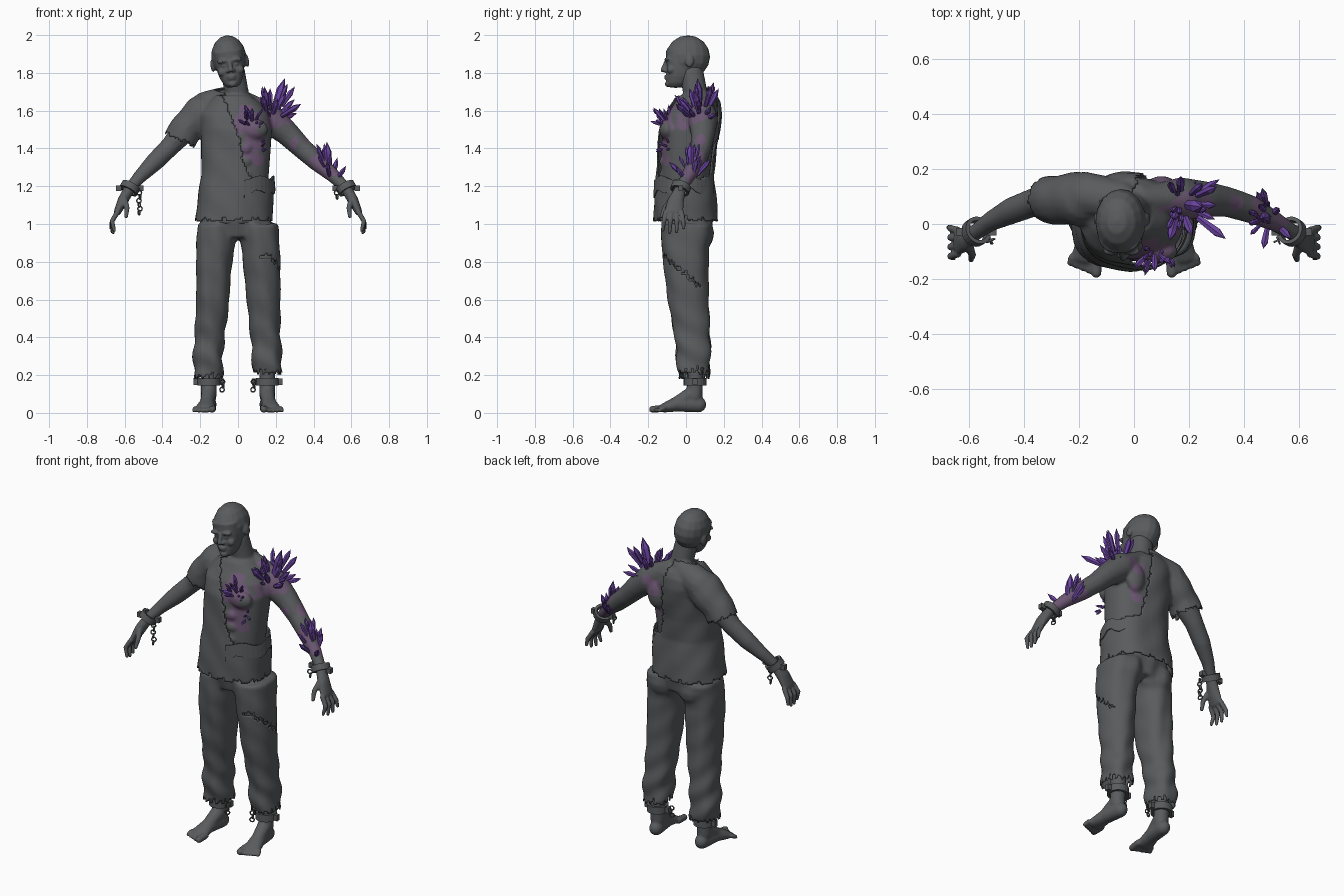
import bpy, bmesh, math, random
from mathutils import Vector, Matrix, noise

random.seed(4)
if "Cube" in bpy.data.objects:
    bpy.data.objects.remove(bpy.data.objects["Cube"])


def material(name, rgb):
    m = bpy.data.materials.new(name)
    m.use_nodes = True
    m.diffuse_color = (*rgb, 1)
    m.node_tree.nodes["Principled BSDF"].inputs["Base Color"].default_value = (*rgb, 1)
    return m


GREY = material("ash grey", (0.10, 0.105, 0.11))
MAUVE = material("infected mauve", (0.15, 0.095, 0.17))
PURPLE = material("crystal purple", (0.15, 0.06, 0.36))


# ---- helpers: point sets, hull chains fused into one skin ----
def ball(c, r):
    r = r if isinstance(r, tuple) else (r, r, r)
    pts = []
    for i in range(9):
        a = math.pi * i / 8
        for j in range(16):
            b = math.tau * j / 16
            d = (math.sin(a) * math.cos(b), math.sin(a) * math.sin(b), math.cos(a))
            pts.append(Vector(c) + Vector([d[k] * r[k] for k in range(3)]))
    return pts


def ring(z, x0, x1, y0, y1, grow=0.0):
    pts = []
    for i in range(36):
        a = math.tau * i / 36
        c, s = math.cos(a), math.sin(a)
        c, s = math.copysign(abs(c) ** 0.85, c), math.copysign(abs(s) ** 0.85, s)
        pts.append(Vector(((x0 + x1) / 2 + c * ((x1 - x0) / 2 + grow),
                           (y0 + y1) / 2 + s * ((y1 - y0) / 2 + grow), z)))
    return pts


def limb(*pts, grow=0.0):
    return [ball(p[:3], p[3] + grow) for p in pts]


def mirror(chains):
    return [[[Vector((-p.x, p.y, p.z)) for p in s] for s in c] for c in chains]


def make(name, bm, mat):
    me = bpy.data.meshes.new(name)
    bm.to_mesh(me)
    bm.free()
    ob = bpy.data.objects.new(name, me)
    bpy.context.collection.objects.link(ob)
    me.materials.append(mat)
    return ob


def fuse(name, chains, voxel, smooth):
    bm = bmesh.new()
    for chain in chains:
        for a, b in (zip(chain, chain[1:]) if len(chain) > 1 else [(chain[0], [])]):
            vs = [bm.verts.new(p) for p in a + b]
            res = bmesh.ops.convex_hull(bm, input=vs)
            junk = {g for g in res["geom_interior"] + res["geom_unused"]
                    if isinstance(g, bmesh.types.BMVert)}
            bmesh.ops.delete(bm, geom=list(junk), context="VERTS")
    ob = make(name, bm, GREY)
    mod = ob.modifiers.new("fuse", "REMESH")
    mod.mode, mod.voxel_size = "VOXEL", voxel
    mod = ob.modifiers.new("soften", "SMOOTH")
    mod.factor, mod.iterations = 0.5, smooth
    dg = bpy.context.evaluated_depsgraph_get()
    me = bpy.data.meshes.new_from_object(ob.evaluated_get(dg))
    ob.modifiers.clear()
    ob.data = me
    me.materials.clear()
    me.materials.append(GREY)
    me.shade_smooth()
    return ob


def tailor(ob, torn, fold):
    # wrinkle the cloth, tear away faces, give it thickness
    bm = bmesh.new()
    bm.from_mesh(ob.data)
    bm.normal_update()
    for v, n in [(v, v.normal.copy()) for v in bm.verts]:
        v.co += n * fold(v.co)
    bmesh.ops.delete(bm, geom=[f for f in bm.faces if torn(f.calc_center_median())],
                     context="FACES")
    bm.to_mesh(ob.data)
    bm.free()
    mod = ob.modifiers.new("cloth", "SOLIDIFY")
    mod.thickness, mod.offset = 0.007, -1


def jag(t):
    return abs(t * 4 % 2 - 1) * 0.6 + abs(t * 11 % 2 - 1) * 0.4


def lookup(table, z):
    for (z0, a), (z1, b) in zip(table, table[1:]):
        if z <= z1:
            return a + (b - a) * max(0, (z - z0) / (z1 - z0))
    return table[-1][1]


# ---- head, tilted to one side ----
head = [[ball((0, 0.01, 0.025), (0.093, 0.118, 0.115))],
        [ring(0.06, -.08, .08, -.106, .05), ring(-.01, -.077, .077, -.104, .05),
         ring(-.04, -.073, .073, -.102, .05), ring(-.085, -.062, .062, -.103, .04),
         ring(-.12, -.045, .045, -.1, .01), ring(-.137, -.028, .028, -.088, -.02)],
        limb((0, -.104, .0, .011), (0, -.122, -.045, .013)),
        [ball((0, -.104, -.079), (.024, .013, .007))],
        [ball((0, -.102, -.092), (.021, .013, .007))],
        [ball((0, -.096, -.12), (.023, .016, .016))]]
side = [[ball((.036, -.097, .006), (.033, .018, .011))],
        [ball((.034, -.09, -.018), (.014, .014, .009))],
        [ball((.047, -.08, -.05), (.024, .022, .022))],
        [ball((.015, -.11, -.05), (.01, .012, .009))],
        [ball((.092, .018, -.01), (.011, .024, .034))]]
tilt = Matrix.Translation((-.045, 0, 1.86)) @ Matrix.Rotation(math.radians(-8), 4, "Y")
fuse("head", [[[tilt @ p for p in s] for s in c] for c in head + side + mirror(side)], 0.006, 2)

# ---- torso and arms ----
TORSO = [(1.0, -.19, .145, -.13, .13), (1.12, -.185, .155, -.135, .13),
         (1.25, -.175, .162, -.135, .125), (1.38, -.175, .172, -.13, .14),
         (1.5, -.18, .18, -.125, .16), (1.58, -.18, .165, -.1, .17),
         (1.64, -.15, .12, -.06, .165), (1.68, -.1, .07, -.04, .145)]
NECK = [(-.002, .055, 1.66, .066), (-.025, .03, 1.8, .064)]
TRAP = [(-.05, .09, 1.665, .052), (-.17, .1, 1.61, .072)]
ARM_R = [(-.18, .09, 1.59, .082), (-.27, .09, 1.515, .07), (-.36, .08, 1.41, .052),
         (-.44, .05, 1.33, .049), (-.52, .01, 1.25, .036), (-.575, -.03, 1.185, .029)]
ARM_L = [(.17, .09, 1.555, .08), (.26, .09, 1.48, .065), (.34, .08, 1.4, .055),
         (.42, .055, 1.33, .051), (.51, .01, 1.25, .036), (.575, -.03, 1.185, .029)]
chest = [[ball((.085, -.1, 1.5), (.075, .042, .055))],
         [ball((.1, .13, 1.5), (.06, .045, .09))]]
chest += [[ball((.035, -.118, z), (.04, .024, .03))] for z in (1.4, 1.33, 1.26)]
body = fuse("torso_and_arms", [[ring(*t) for t in TORSO], limb(*NECK), limb(*TRAP),
            limb((.03, .09, 1.66, .045), (.17, .09, 1.56, .078)),
            limb(*ARM_R), limb(*ARM_L)] + chest, 0.009, 3)

# infected skin around the crystals
PATCHES = [(.19, .05, 1.58, .12), (.05, -.12, 1.52, .12), (.46, .03, 1.29, .12),
           (.09, -.13, 1.38, .09), (.33, .06, 1.42, .06), (.11, .16, 1.4, .06),
           (.12, .16, 1.57, .07)]
body.data.materials.append(MAUVE)
for p in body.data.polygons:
    near = min((p.center - Vector(q[:3])).length / q[3] for q in PATCHES)
    if near + 0.7 * noise.noise(p.center * 17) < 0.75:
        p.material_index = 1

# ---- hands ----
hand = [[ball((-.575, -.03, 1.185), .029), ball((-.612, -.055, 1.12), (.026, .044, .035)),
         ball((-.638, -.065, 1.065), (.019, .05, .02))],
        limb((-.6, -.08, 1.125, .017), (-.588, -.112, 1.085, .014), (-.592, -.13, 1.04, .01))]
for k in range(4):
    s, drop = k - 1.5, (.0, .012, .008, -.012)[k]
    hand.append(limb((-.64, -.066 + s * .028, 1.06, .014),
                     (-.667, -.066 + s * .034, 1.015, .0125),
                     (-.655 - .006 * k, -.068 + s * .037, .967 - drop, .009)))
fuse("right_hand", hand, 0.005, 2)
fuse("left_hand", mirror(hand), 0.005, 2)

# ---- legs and bare feet ----
leg = [limb((-.13, 0, .85, .08), (-.14, .01, .6, .07), (-.15, .045, .4, .056),
            (-.155, .05, .2, .041), (-.155, .045, .09, .042)),
       [ball((-.152, .064, .044), (.039, .044, .042)),
        ball((-.165, -.05, .045), (.042, .05, .038)),
        ball((-.175, -.115, .026), (.052, .03, .024))],
       limb((-.155, .03, .1, .04), (-.165, -.05, .05, .036))]
for k in range(5):
    r = .019 if k == 0 else .0125
    x = -.137 - .0225 * k - (.004 if k else 0)
    leg.append(limb((x + .004, -.12, .024, r), (x, -.178 + .009 * k, r, r)))
fuse("legs_and_feet", leg + mirror(leg), 0.008, 2)

# ---- torn shirt with one short sleeve ----
FRONT = [(1.2, .26), (1.24, .06), (1.32, .02), (1.45, 0), (1.55, -.04), (1.68, -.09)]
BACK = [(1.22, .26), (1.27, .06), (1.4, .035), (1.6, .02), (1.7, -.01)]


def shirt_torn(c):
    if c.z < 1.015 + .035 * jag(math.atan2(c.y, c.x)) ** 3 or c.z > 1.69 + .3 * c.y:
        return True
    if c.z > 1.25 and c.x < -.212:
        hem = (c - Vector((-.305, .085, 1.435))).dot(Vector((-.45, 0, -.89)))
        if hem > -.025 * jag(c.y * 9 + c.x * 4):
            return True
    f = min(1, max(0, (c.y + .05) / .17))
    edge = lookup(FRONT, c.z) * (1 - f) + lookup(BACK, c.z) * f
    return c.z > 1.19 and c.x > edge + .018 * jag(c.z * 8)


def shirt_fold(c):
    return .004 * math.sin(c.x * 35 + c.z * 14) * math.sin(c.z * 16 + c.y * 12)


shirt = fuse("torn_shirt", [
    [ring(*t, grow=.02 + .07 * max(0, 1.3 - t[0])) for t in [(.96,) + TORSO[0][1:]] + TORSO],
    limb(*NECK, grow=.012), limb(*TRAP, grow=.018), limb((.0, .1, 1.64, .06), (.1, .1, 1.6, .07)),
    limb((-.18, .09, 1.59, .1), (-.27, .09, 1.51, .09), (-.35, .085, 1.38, .085))], 0.01, 3)
tailor(shirt, shirt_torn, shirt_fold)

# ragged strip hanging at the torn waist
strip = bmesh.new()
for i in range(15):
    a = math.radians(-78 + i * 9)
    x, y = -.01 + .208 * math.cos(a), -.005 + .172 * math.sin(a)
    z = 1.225 - .012 * math.cos(i)
    strip.verts.new((x * .97, y * .97, z + .02))
    strip.verts.new((x, y, z - .035 - .04 * jag(i * .37)))
strip.verts.ensure_lookup_table()
for i in range(0, 28, 2):
    strip.faces.new([strip.verts[i + k] for k in (0, 1, 3, 2)])
make("waist_strip", strip, GREY).modifiers.new("cloth", "SOLIDIFY").thickness = .006

# ---- trousers with frayed hems ----
trouser = [[ring(1.0, -.212, .0, -.13, .14), ring(.85, -.22, -.022, -.125, .118),
            ring(.6, -.225, -.048, -.095, .118), ring(.42, -.228, -.068, -.06, .125),
            ring(.28, -.235, -.078, -.05, .13), ring(.13, -.23, -.082, -.035, .12)],
           [ball((-.1, .06, .95), (.1, .085, .1))]]


def trouser_torn(c):
    a = math.atan2(c.y - .045, abs(c.x) - .155)
    if c.z < (.18 if c.x < 0 else .205) + .05 * jag(a * 1.3 + c.x) ** 2 or c.z > 1.09:
        return True
    slash = abs(c.z - (.715 - .83 * c.y) - .03 * jag(c.y * 14))
    return c.x > .12 and c.y < .08 and slash < .008


def trouser_fold(c):
    low = max(0.25, min(1, (.65 - c.z) * 3))
    return .006 * low * math.sin(c.z * 42 + c.x * 24 + c.y * 20) + .003 * math.sin(c.x * 60 + c.z * 9)


pants = fuse("trousers", trouser + mirror(trouser) + [
    [ring(1.11, -.185, .155, -.13, .13), ring(1.03, -.2, .165, -.13, .14),
     ring(.93, -.19, .18, -.11, .13)]], 0.011, 3)
tailor(pants, trouser_torn, trouser_fold)


# ---- shackles and broken chains ----
def shackle(name, c, axis, radius, width, lug, links):
    turn = Vector(axis).to_track_quat("Z", "Y").to_matrix().to_4x4()
    bm = bmesh.new()
    bmesh.ops.create_cone(bm, segments=24, radius1=radius, radius2=radius, depth=width,
                          matrix=Matrix.Translation(c) @ turn)
    ob = make(name + "_shackle", bm, GREY)
    ob.modifiers.new("band", "SOLIDIFY").thickness = .014
    for s in (-1, 1):
        bm = bmesh.new()
        place = Matrix.Translation(Vector(c) + Vector((s * (radius + .006), 0, 0)))
        bmesh.ops.create_cube(bm, size=1, matrix=place @ Matrix.Diagonal((.03, .026, width * .8, 1)))
        make(name + "_lug", bm, GREY)
    for k in range(links):
        p = Vector(lug) + Vector((.003 * math.sin(k * 2), 0, -.021 * k))
        bpy.ops.mesh.primitive_torus_add(location=p, rotation=(math.pi / 2, 0, .4 + k * math.pi / 2),
                                         major_radius=.0125, minor_radius=.004,
                                         major_segments=12, minor_segments=6)
        link = bpy.context.object
        link.name = name + "_chain_link"
        link.data.materials.append(GREY)
        link.data.shade_smooth()


for s, word, n in ((-1, "right", 6), (1, "left", 2)):
    shackle(word + "_wrist", (s * .573, -.028, 1.19), (s * .45, -.3, -.8), .052, .036,
            (s * .522, -.06, 1.165), n)
    shackle(word + "_ankle", (s * .155, .048, .165), (0, 0, 1), .06, .042, (s * .082, .02, .165), 3)


# ---- crystal clusters ----
def crystal(bm, base, d, length, r):
    turn = d.to_track_quat("Z", "Y").to_matrix().to_4x4()
    for lo, hi, r1, r2 in ((0, .68, r * .7, r), (.68, 1, r, r * .04)):
        bmesh.ops.create_cone(bm, cap_ends=True, segments=6, radius1=r1, radius2=r2,
                              depth=(hi - lo) * length,
                              matrix=Matrix.Translation(base + d * length * (lo + hi) / 2) @ turn)


CLUSTERS = [("shoulder", (.19, .07, 1.6), (.32, -.05, .95), 24, .055, .19),
            ("chest", (.075, -.115, 1.545), (.0, -.6, .75), 16, .035, .1),
            ("rib", (.13, -.11, 1.415), (.3, -.8, .3), 10, .028, .06),
            ("forearm", (.485, .025, 1.285), (-.1, -.02, 1), 16, .05, .16)]
for name, c, aim, count, spread, size in CLUSTERS:
    bm = bmesh.new()
    for i in range(count):
        off = Vector([random.uniform(-1, 1) for _ in range(3)])
        wide = 0 if i == 0 else .75
        d = (Vector(aim).normalized() + off * wide).normalized()
        length = size * (1 if i == 0 else random.uniform(.32, .75))
        base = Vector(c) + off * spread * (0 if i == 0 else 1)
        if name == "forearm":
            base.z -= (base.x - c[0]) * .8
        crystal(bm, base - d * .01, d, length, max(.007, length * .125))
    make(name + "_crystals", bm, PURPLE)
